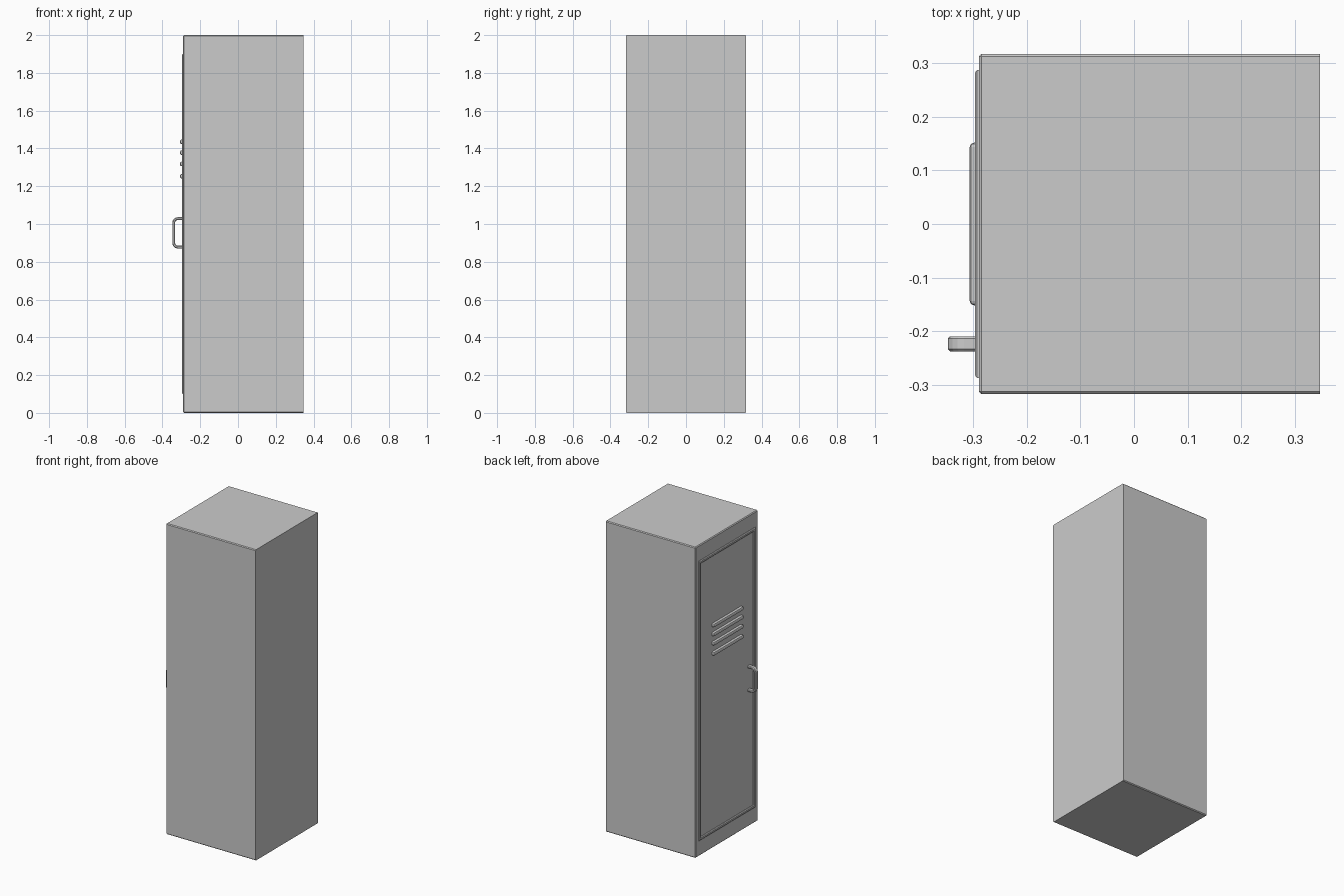
import bpy, bmesh, math

if "Cube" in bpy.data.objects:
    bpy.data.objects.remove(bpy.data.objects["Cube"])

FACE = -0.29   # plane of the door side


def finish(bm, name):
    bmesh.ops.recalc_face_normals(bm, faces=bm.faces)
    mesh = bpy.data.meshes.new(name)
    bm.to_mesh(mesh)
    bm.free()
    obj = bpy.data.objects.new(name, mesh)
    bpy.context.collection.objects.link(obj)
    return obj


def box(name, lo, hi, bevel, segments=1, skip_x=None):
    bm = bmesh.new()
    bmesh.ops.create_cube(bm, size=1)
    for v in bm.verts:
        v.co = [(a + b) / 2 + c * (b - a) for a, b, c in zip(lo, hi, v.co)]
    # edges lying wholly in the plane x = skip_x stay sharp
    edges = [e for e in bm.edges
             if skip_x is None or any(abs(v.co.x - skip_x) > 1e-5 for v in e.verts)]
    bmesh.ops.bevel(bm, geom=edges, offset=bevel, segments=segments,
                    profile=0.5, affect='EDGES')
    return finish(bm, name)


# cabinet body with a thin chamfer, square against the wall
box("cabinet_body", (FACE, -0.318, 0), (0.348, 0.318, 2), 0.005, skip_x=0.348)

# raised rim around the door, built from nested rectangles
bm = bmesh.new()
rings = []
for inset, height in ((0, -0.001), (0, 0.003), (0.005, 0.007),
                      (0.015, 0.007), (0.02, 0.003), (0.02, -0.001)):
    y, z0, z1 = 0.288 - inset, 0.1 + inset, 1.9 - inset
    rings.append([bm.verts.new((FACE - height, a, b))
                  for a, b in ((-y, z0), (y, z0), (y, z1), (-y, z1))])
for i, ring in enumerate(rings):
    after = rings[(i + 1) % len(rings)]
    for k in range(4):
        n = (k + 1) % 4
        bm.faces.new((ring[k], ring[n], after[n], after[k]))
finish(bm, "door_rim")

# ventilation louvres
for i, z in enumerate((1.435, 1.378, 1.318, 1.253)):
    box(f"vent_louvre_{i + 1}", (-0.307, -0.152, z - 0.012),
        (FACE + 0.001, 0.152, z + 0.012), 0.008, 2, skip_x=FACE + 0.001)


# door handle: flat rounded U profile extruded sideways
def u_outline(x, z0, z1, r):
    pts = [(FACE + 0.001, z1)]
    for cz, start in ((z1 - r, 90), (z0 + r, 180)):
        for s in range(5):
            a = math.radians(start + s * 22.5)
            pts.append((x + r + r * math.cos(a), cz + r * math.sin(a)))
    return pts + [(FACE + 0.001, z0)]


outer = u_outline(-0.348, 0.87, 1.036, 0.03)
inner = u_outline(-0.333, 0.885, 1.021, 0.015)
bm = bmesh.new()
y0, y1, c = -0.238, -0.21, 0.004
# chamfered cross-section: blend between outer (0) and inner (1) outlines
section = [(0, y0 + c), (0.27, y0), (0.73, y0), (1, y0 + c),
           (1, y1 - c), (0.73, y1), (0.27, y1), (0, y1 - c)]
loops = []
for (ox, oz), (ix, iz) in zip(outer, inner):
    loops.append([bm.verts.new((ox + (ix - ox) * t, y, oz + (iz - oz) * t))
                  for t, y in section])
for a, b in zip(loops, loops[1:]):
    for k in range(8):
        n = (k + 1) % 8
        bm.faces.new((a[k], a[n], b[n], b[k]))
bm.faces.new(loops[0])
bm.faces.new(loops[-1])
finish(bm, "door_handle")
